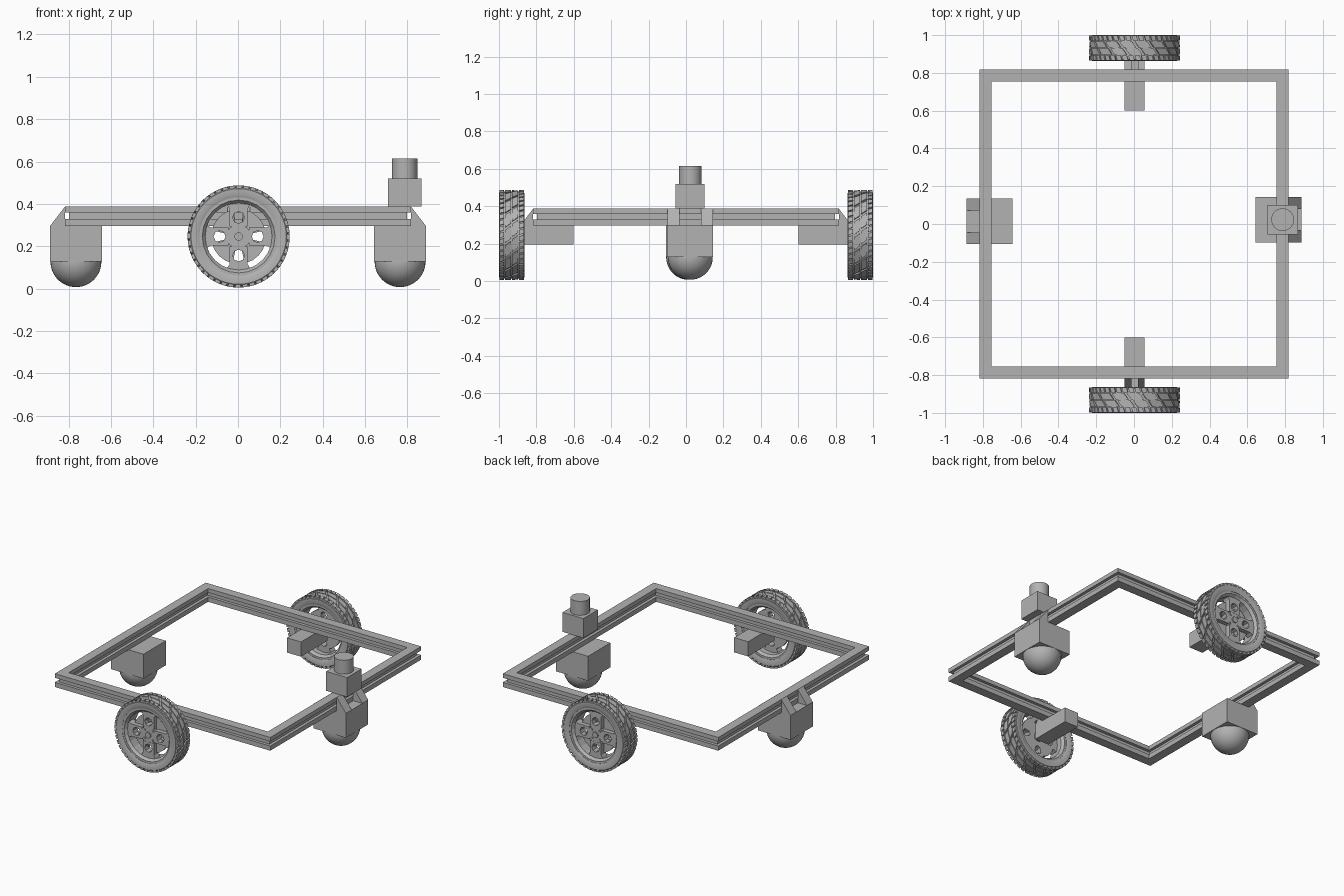
import bpy
import bmesh
from math import sin, cos, pi, radians
from mathutils import Matrix

if "Cube" in bpy.data.objects:
    bpy.data.objects.remove(bpy.data.objects["Cube"], do_unlink=True)

# One plain grey for everything
grey = bpy.data.materials.new("plain_grey")
grey.use_nodes = True
grey.diffuse_color = (0.45, 0.45, 0.45, 1)
grey.node_tree.nodes["Principled BSDF"].inputs["Base Color"].default_value = (0.45, 0.45, 0.45, 1)


def loft(bm, loops, cyclic=False, cap=False):
    """Skin a list of equally long closed loops of points."""
    rows = [[bm.verts.new(p) for p in loop] for loop in loops]
    pairs = list(zip(rows, rows[1:]))
    if cyclic:
        pairs.append((rows[-1], rows[0]))
    faces = []
    for a, b in pairs:
        for i in range(len(a)):
            j = (i + 1) % len(a)
            faces.append(bm.faces.new((a[i], a[j], b[j], b[i])))
    if cap:
        faces += [bm.faces.new(rows[0]), bm.faces.new(rows[-1])]
    bmesh.ops.recalc_face_normals(bm, faces=faces)


def box(bm, x0, x1, y0, y1, z0, z1):
    loft(bm, [[(x0, y0, z), (x1, y0, z), (x1, y1, z), (x0, y1, z)] for z in (z0, z1)], cap=True)


def circle(r, n, cx=0, cz=0, turn=0):
    return [(cx + r * cos(turn + 2 * pi * i / n), cz + r * sin(turn + 2 * pi * i / n)) for i in range(n)]


def at_y(points, y):
    return [(x, y, z) for x, z in points]


def prism(bm, outline, y0, y1):
    loft(bm, [at_y(outline, y0), at_y(outline, y1)], cap=True)


def plate_with_hole(bm, outer, inner, y0, y1):
    loft(bm, [at_y(outer, y0), at_y(outer, y1), at_y(inner, y1), at_y(inner, y0)], cyclic=True)


def lathe(bm, profile, n):
    """Spin a closed (radius, y) profile around the y axis."""
    loft(bm, [at_y(circle(r, n), y) for r, y in profile], cyclic=True)


def to_mesh(bm, name):
    me = bpy.data.meshes.new(name)
    bm.to_mesh(me)
    bm.free()
    me.materials.append(grey)
    return me


def place(me, name, loc=(0, 0, 0), turn=0, smooth=False):
    ob = bpy.data.objects.new(name, me)
    bpy.context.collection.objects.link(ob)
    ob.location = loc
    ob.rotation_euler.z = turn
    if smooth:
        bpy.ops.object.select_all(action='DESELECT')
        ob.select_set(True)
        bpy.context.view_layer.objects.active = ob
        bpy.ops.object.shade_smooth_by_angle(angle=radians(35))
    return ob


# Square frame of slotted rail, mitred at the corners
OUT, W, LOW, TOP = 0.817, 0.062, 0.296, 0.387
SLOT = 0.02
profile = [(0, LOW), (0, 0.328), (SLOT, 0.328), (SLOT, 0.359), (0, 0.359), (0, TOP),
           (W, TOP), (W, 0.359), (W - SLOT, 0.359), (W - SLOT, 0.328), (W, 0.328), (W, LOW)]
bm = bmesh.new()
loft(bm, [[(sx * (OUT - d), sy * (OUT - d), z) for d, z in profile]
          for sx, sy in ((-1, -1), (1, -1), (1, 1), (-1, 1))], cyclic=True)
place(to_mesh(bm, "frame"), "frame")


# Hanging block with two sloped gussets that grip the rail; points to +x
def mount(name, inner, half, gusset, z0):
    reach = 0.887
    bm = bmesh.new()
    box(bm, inner, reach, -half, half, z0, LOW)
    slope = [(OUT, LOW), (reach, LOW), (OUT, TOP)]
    for y in (-half, half - gusset):
        prism(bm, slope, y, y + gusset)
    return to_mesh(bm, name)


# Ball casters at left and right
caster = mount("caster_housing", 0.642, 0.121, 0.063, 0.128)
bm = bmesh.new()
bmesh.ops.create_uvsphere(bm, u_segments=40, v_segments=24, radius=0.12)
ball = to_mesh(bm, "caster_ball")
for side, sx, y, turn in (("left", 1, 0.023, 0), ("right", -1, 0.014, pi)):
    place(caster, side + "_caster_housing", (0, y, 0), turn)
    place(ball, side + "_caster_ball", (sx * 0.765, y, 0.127), smooth=True)

# Sensor on top of the left rail
bm = bmesh.new()
box(bm, 0.708, 0.867, -0.056, 0.1, TOP, 0.52)
place(to_mesh(bm, "sensor_box"), "sensor_box")
bm = bmesh.new()
bmesh.ops.create_cone(bm, cap_ends=True, segments=40, radius1=0.06, radius2=0.06, depth=0.1,
                      matrix=Matrix.Translation((0.787, 0.023, 0.565)))
place(to_mesh(bm, "sensor_cylinder"), "sensor_cylinder", smooth=True)

# Drive motors at front and back
motor = mount("motor", 0.602, 0.053, 0.036, 0.195)

# Tyre: rounded ring with a centre groove
Y0, Y1 = 0.864, 1.0
MID = (Y0 + Y1) / 2
bm = bmesh.new()
lathe(bm, [(0.185, Y0 + 0.006), (0.2, Y0), (0.225, Y0), (0.232, Y0 + 0.006), (0.232, Y1 - 0.006),
           (0.225, Y1), (0.2, Y1), (0.185, Y1 - 0.006)], 48)
tyre = to_mesh(bm, "tyre")


# Tread: short shoulder lugs and long slanted centre lugs
def lug_ring(bm, count, fill, y0, y1, skew, phase):
    for i in range(count):
        a = 2 * pi * (i + phase) / count
        b = a + 2 * pi * fill / count
        corners = [(a, y0), (b, y0), (b + skew, y1), (a + skew, y1)]
        loft(bm, [[(r * cos(t), y, r * sin(t)) for t, y in corners] for r in (0.226, 0.241)], cap=True)


bm = bmesh.new()
lug_ring(bm, 44, 0.75, Y0 + 0.002, Y0 + 0.028, 0.03, 0)
lug_ring(bm, 44, 0.75, Y1 - 0.028, Y1 - 0.002, 0.03, 0.5)
lug_ring(bm, 18, 0.82, Y0 + 0.033, MID - 0.003, 0.1, 0)
lug_ring(bm, 18, 0.82, MID + 0.003, Y1 - 0.033, 0.1, 0.4)
tread = to_mesh(bm, "tread")

# Rim tube with flared lips
bm = bmesh.new()
lathe(bm, [(0.188, Y0 + 0.008), (0.188, Y1 - 0.008), (0.172, Y1 - 0.008), (0.158, Y1 - 0.025),
           (0.158, Y0 + 0.025), (0.172, Y0 + 0.008)], 24)
rim = to_mesh(bm, "rim")

# Four pierced spokes, recessed webs between them and a bolted hub
bm = bmesh.new()
h = 0.042
square = [(h, 0), (h, h), (0, h), (-h, h), (-h, 0), (-h, -h), (0, -h), (h, -h)]
for k in range(4):
    a = k * pi / 2
    cx, cz = 0.09 * cos(a), 0.09 * sin(a)
    turn = Matrix.Rotation(a, 2)
    outer = [(cx + p.x, cz + p.y) for p in (turn @ Matrix(((u, 0), (v, 0))).col[0] for u, v in square)]
    plate_with_hole(bm, outer, circle(0.028, 8, cx, cz, a), 0.925, 0.975)
    # flared spoke foot joining the rim
    foot = [(0.13, -0.042), (0.162, -0.062), (0.162, 0.062), (0.13, 0.042)]
    prism(bm, [(r * cos(a) - t * sin(a), r * sin(a) + t * cos(a)) for r, t in foot], 0.925, 0.975)
    # recessed web on the diagonal
    d = a + pi / 4
    arc = [d + radians(s) for s in (-32, -16, 0, 16, 32)]
    web = [(0.13 * cos(t), 0.13 * sin(t)) for t in arc] + [(0.04 * cos(t), 0.04 * sin(t)) for t in arc[::-1]]
    prism(bm, web, 0.925, 0.945)
    prism(bm, circle(0.008, 8, 0.042 * cos(d), 0.042 * sin(d)), 0.94, 0.979)
prism(bm, circle(0.058, 16), 0.925, 0.974)
prism(bm, circle(0.02, 12), 0.96, 0.982)
prism(bm, circle(0.03, 16), 0.85, 0.93)
spokes = to_mesh(bm, "spokes")

for side, turn in (("back", 0), ("front", pi)):
    place(motor, side + "_motor", (0.003, 0, 0), turn + pi / 2)
    for part, name in ((tyre, "tyre"), (tread, "tread"), (rim, "rim"), (spokes, "spokes")):
        place(part, side + "_wheel_" + name, (0.003, 0, 0.246), turn, smooth=name == "tyre")
